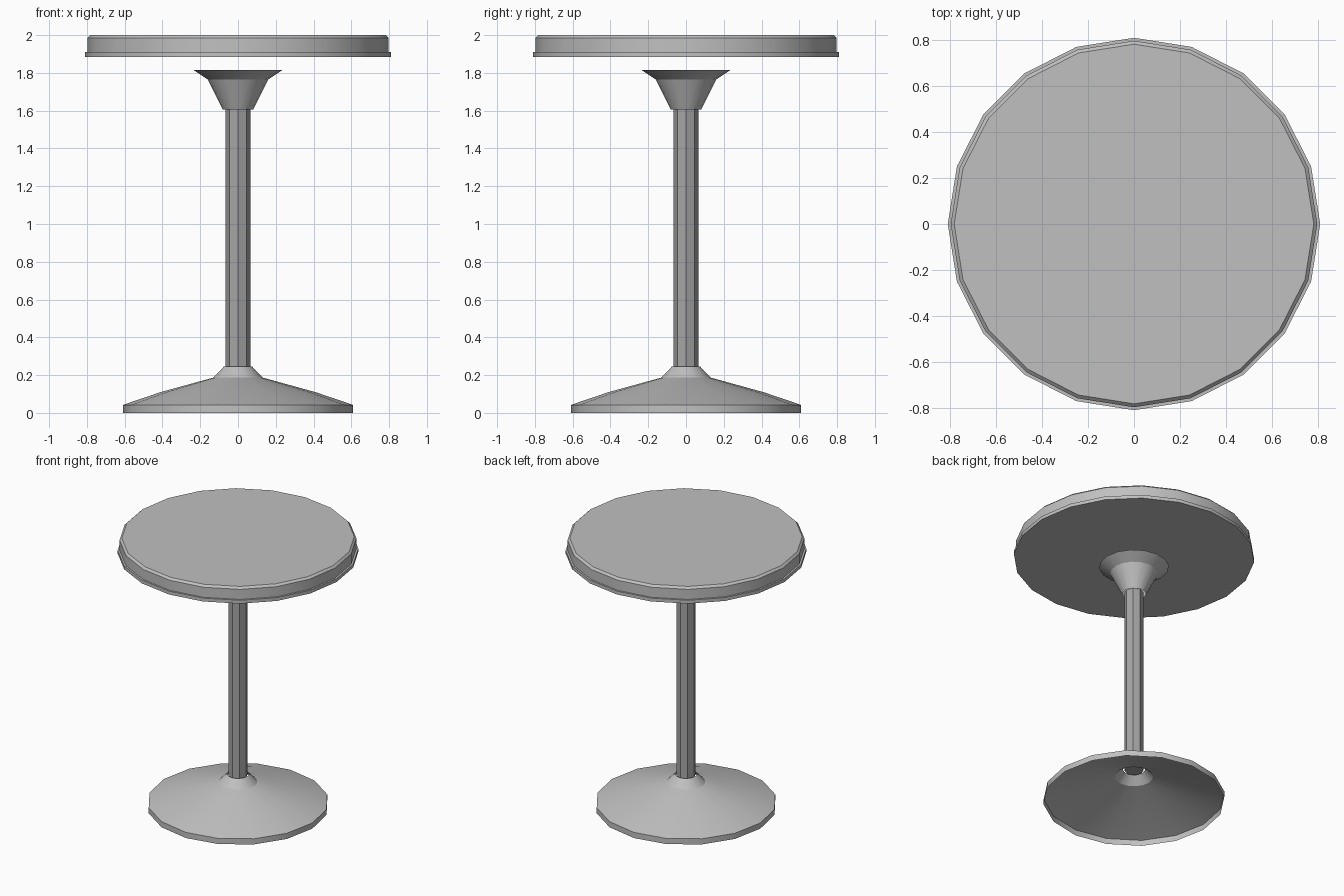
import bpy, bmesh, math

if "Cube" in bpy.data.objects:
    bpy.data.objects.remove(bpy.data.objects["Cube"])


def material(name, v):
    m = bpy.data.materials.new(name)
    m.diffuse_color = (v, v, v, 1.0)
    m.use_nodes = True
    m.node_tree.nodes["Principled BSDF"].inputs["Base Color"].default_value = m.diffuse_color
    return m


light_grey = material("light grey", 0.53)
mid_grey = material("mid grey", 0.38)


def lathe(name, profile, sides, mat, cap_bottom=False, cap_top=False):
    """Revolve a (radius, z) profile, listed bottom to top, around z."""
    bm = bmesh.new()
    rings = []
    for r, z in profile:
        rings.append([bm.verts.new((r * math.cos(2 * math.pi * i / sides),
                                    r * math.sin(2 * math.pi * i / sides), z))
                      for i in range(sides)])
    for a, b in zip(rings, rings[1:]):
        for i in range(sides):
            j = (i + 1) % sides
            bm.faces.new((a[i], a[j], b[j], b[i]))
    if cap_bottom:
        bm.faces.new(rings[0][::-1])
    if cap_top:
        bm.faces.new(rings[-1])
    me = bpy.data.meshes.new(name)
    bm.to_mesh(me)
    bm.free()
    me.materials.append(mat)
    ob = bpy.data.objects.new(name, me)
    bpy.context.collection.objects.link(ob)
    bpy.ops.object.select_all(action='DESELECT')
    ob.select_set(True)
    bpy.context.view_layer.objects.active = ob
    bpy.ops.object.shade_smooth_by_angle(angle=math.radians(29))
    return ob


# Round table top with a bevelled upper edge and a thin lower lip
lathe("table_top", [(0.81, 1.885), (0.81, 1.91), (0.797, 1.91),
                    (0.797, 1.985), (0.782, 2.0)],
      20, light_grey, cap_bottom=True, cap_top=True)

# Flared support under the top
lathe("top_support", [(0.08, 1.605), (0.16, 1.765), (0.235, 1.815)],
      16, light_grey)

# Eight-sided column
lathe("column", [(0.065, 0.235), (0.065, 1.615)], 8, mid_grey,
      cap_bottom=True, cap_top=True)

# Hollow trumpet foot
lathe("base", [(0.61, 0.0), (0.61, 0.042), (0.41, 0.11),
               (0.13, 0.187), (0.075, 0.245)], 16, light_grey)
